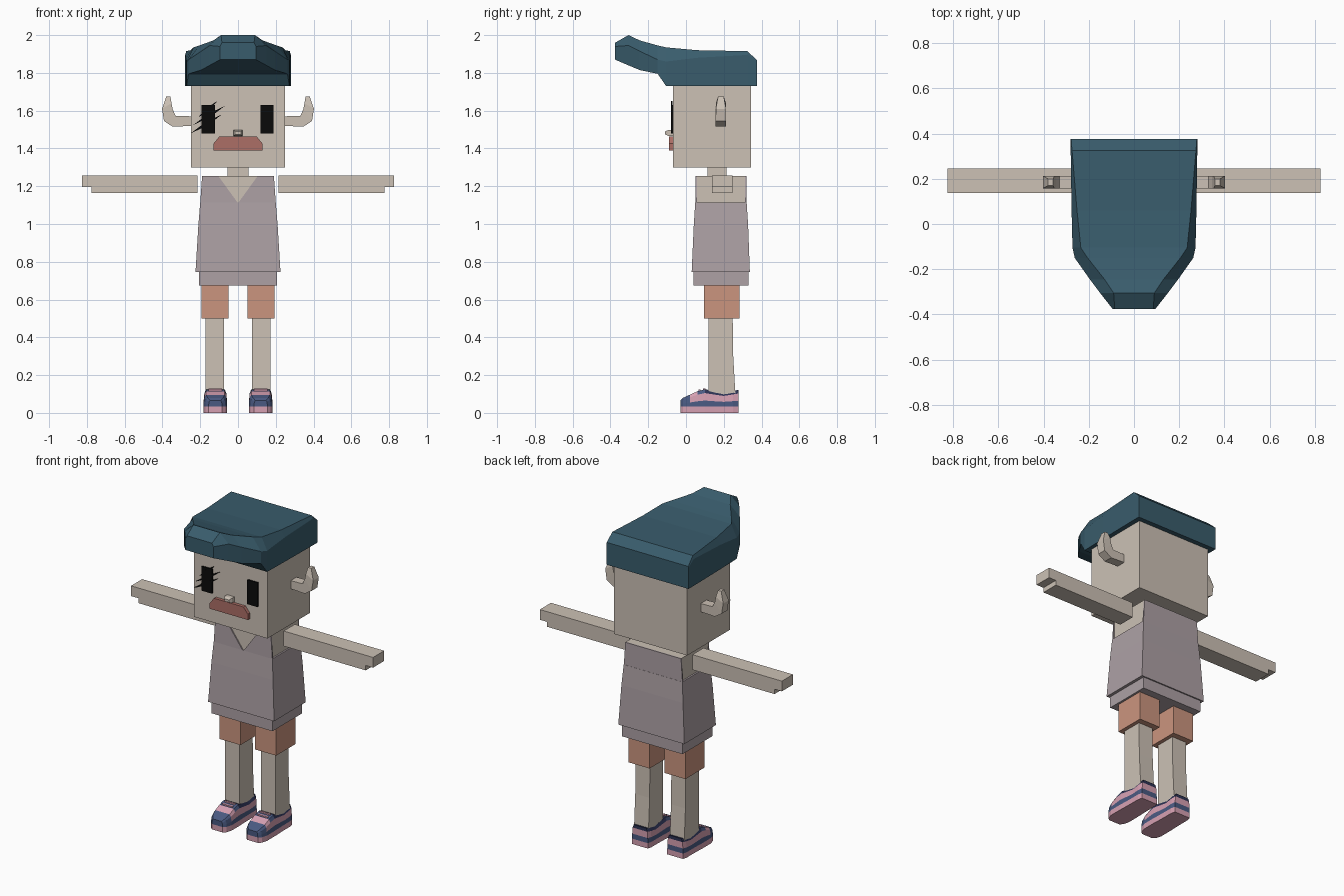
import bpy
import bmesh

cube = bpy.data.objects.get("Cube")
if cube:
    bpy.data.objects.remove(cube, do_unlink=True)


def material(name, rgb):
    lin = [((c / 255 + 0.055) / 1.055) ** 2.4 if c > 10 else c / 255 / 12.92 for c in rgb]
    m = bpy.data.materials.new(name)
    m.use_nodes = True
    m.diffuse_color = (*lin, 1)
    m.node_tree.nodes["Principled BSDF"].inputs["Base Color"].default_value = (*lin, 1)
    return m


skin = material("skin", (204, 193, 181))
teal = material("hair teal", (57, 92, 108))
black = material("black", (10, 10, 10))
red = material("lip red", (172, 110, 102))
mauve = material("shirt mauve", (173, 161, 165))
orange = material("shorts orange", (203, 149, 127))
pink = material("shoe pink", (214, 160, 178))
blue = material("shoe blue", (74, 90, 130))
navy = material("shoe navy", (44, 50, 84))


def loft(name, rings, mats, rule=None):
    """Bridge equal rings of points, closing both ends with strips of quads.
    rule(station, segment) gives the material index."""
    bm = bmesh.new()
    rows = [[bm.verts.new(p) for p in ring] for ring in rings]
    n = len(rows[0])

    def face(verts, station, segment):
        f = bm.faces.new(verts)
        f.material_index = rule(station, segment) if rule else 0

    for i in range(len(rows) - 1):
        a, b = rows[i], rows[i + 1]
        for k in range(n):
            j = (k + 1) % n
            face((a[k], a[j], b[j], b[k]), i, k)
    for station, r in ((0, rows[0]), (len(rows) - 2, rows[-1])):
        for k in range(n // 2 - 1):
            face((r[k], r[k + 1], r[n - 2 - k], r[n - 1 - k]), station, k)
    bmesh.ops.recalc_face_normals(bm, faces=bm.faces)
    mesh = bpy.data.meshes.new(name)
    bm.to_mesh(mesh)
    bm.free()
    for m in mats:
        mesh.materials.append(m)
    obj = bpy.data.objects.new(name, mesh)
    bpy.context.collection.objects.link(obj)
    return obj


def rect(x0, x1, y0, y1, z):
    return [(x0, y0, z), (x1, y0, z), (x1, y1, z), (x0, y1, z)]


def box(name, x, y, z, mat):
    return loft(name, [rect(*x, *y, h) for h in z], [mat])


def plate(name, outline, y0, y1, mat):
    return loft(name, [[(x, y, z) for x, z in outline] for y in (y0, y1)], [mat])


# Head and neck
box("head", (-0.25, 0.25), (-0.07, 0.345), (1.30, 1.80), skin)
box("neck", (-0.055, 0.055), (0.115, 0.215), (1.25, 1.31), skin)

# Hair swept forward: y, top half width, side half width, bottom, shoulder, top
hair = [
    (0.375, 0.278, 0.28, 1.73, 1.86, 1.868),
    (0.325, 0.274, 0.28, 1.73, 1.895, 1.915),
    (0.06, 0.252, 0.276, 1.73, 1.88, 1.92),
    (-0.105, 0.235, 0.272, 1.73, 1.86, 1.935),
    (-0.15, 0.205, 0.262, 1.795, 1.87, 1.945),
    (-0.245, 0.13, 0.195, 1.815, 1.915, 1.972),
    (-0.305, 0.09, 0.15, 1.84, 1.945, 2.0),
    (-0.375, 0.085, 0.095, 1.87, 1.94, 1.96),
]
loft("hair", [[(-s, y, b), (-s, y, h), (-t, y, top), (t, y, top), (s, y, h), (s, y, b)]
              for y, t, s, b, h, top in hair], [teal])

# Face
for side, x in (("left", 0.153), ("right", -0.158)):
    plate(side + "_eye", [(x - 0.035, 1.48), (x + 0.035, 1.48),
                          (x + 0.035, 1.63), (x - 0.035, 1.63)], -0.079, -0.07, black)
slashes = [((-0.21, 1.565), (-0.11, 1.65)), ((-0.235, 1.525), (-0.07, 1.625)),
           ((-0.25, 1.48), (-0.085, 1.58))]
for i, ((xa, za), (xb, zb)) in enumerate(slashes):
    xm, zm = (xa + xb) / 2, (za + zb) / 2
    plate(f"eye_scratch_{i + 1}", [(xa, za), (xm + 0.006, zm - 0.008), (xb, zb),
                                   (xm - 0.006, zm + 0.008)], -0.08, -0.071, black)
loft("nose", [[(-w, y, 1.482 - h), (w, y, 1.482 - h), (w, y, 1.482 + h), (-w, y, 1.482 + h)]
              for y, w, h in ((-0.07, 0.025, 0.015), (-0.095, 0.025, 0.015),
                              (-0.11, 0.015, 0.008))], [skin])
plate("lips", [(-0.13, 1.39), (-0.13, 1.425), (-0.10, 1.462),
               (0.10, 1.462), (0.13, 1.425), (0.13, 1.39)], -0.09, -0.07, red)

# Torso and sleeveless shirt with V neck
box("torso", (-0.19, 0.19), (0.056, 0.312), (0.72, 1.255), skin)
shirt = [(0.745, 0.225, 0.03, 0.338), (0.99, 0.21, 0.041, 0.329), (1.115, 0.2, 0.049, 0.321)]
loft("shirt", [rect(-w, w, a, b, z) for z, w, a, b in shirt], [mauve])
box("shirt_hem", (-0.207, 0.207), (0.04, 0.33), (0.675, 0.75), mauve)
plate("shirt_back", [(-0.2, 1.11), (0.2, 1.11), (0.19, 1.255), (-0.19, 1.255)],
      0.312, 0.32, mauve)

# Shoe stations: y, half width, top
shoe = [(-0.03, 0.036, 0.066), (-0.015, 0.053, 0.08), (0.02, 0.063, 0.096),
        (0.06, 0.063, 0.114), (0.10, 0.063, 0.125), (0.15, 0.061, 0.115),
        (0.20, 0.06, 0.106), (0.25, 0.06, 0.116), (0.277, 0.054, 0.122)]


def shoe_ring(s, y, w, top):
    heights = (0, 0.033, 0.033 + 0.35 * (top - 0.033), 0.033 + 0.78 * (top - 0.033), top)
    half = list(zip((w, w, w * 0.98, w * 0.92, w * 0.78), heights))
    return ([(s * 0.12 - d, y, z) for d, z in half]
            + [(s * 0.12 + d, y, z) for d, z in reversed(half)])


def shoe_colour(station, segment):
    """Pink sole, blue band and toe, pink quarter, navy rim."""
    level = min(segment, 8 - segment)
    if level <= 0:
        return 0
    if level == 1 or station < 2:
        return 1
    if level == 2:
        return 0
    return 2 if station >= 4 else (0 if station == 2 else 1)


for side, s in (("left", 1), ("right", -1)):
    # Shirt front on either side of the neckline
    plate(side + "_shirt_front", [(0, 1.11), (s * 0.2, 1.11), (s * 0.19, 1.255),
                                  (s * 0.105, 1.255)], 0.049, 0.057, mauve)
    # Upturned ear: outer x, z, inner x, z, half depth
    ear = [(0.24, 1.52, 0.24, 1.57, 0.028), (0.345, 1.515, 0.33, 1.572, 0.028),
           (0.392, 1.545, 0.345, 1.605, 0.028), (0.402, 1.61, 0.352, 1.64, 0.027),
           (0.38, 1.675, 0.358, 1.675, 0.015)]
    loft(side + "_ear", [[(s * xo, 0.185 - d, zo), (s * xo, 0.185 + d, zo),
                          (s * xi, 0.185 + d, zi), (s * xi, 0.185 - d, zi)]
                         for xo, zo, xi, zi, d in ear], [skin])
    # Arm with a stepped hand
    arm = [(0.215, 1.165), (0.775, 1.165), (0.775, 1.195), (0.825, 1.195)]
    loft(side + "_arm", [[(s * x, 0.137, z), (s * x, 0.245, z),
                          (s * x, 0.245, 1.258), (s * x, 0.137, 1.258)]
                         for x, z in arm], [skin])
    # Shorts and leg
    box(side + "_shorts", (s * 0.05, s * 0.194), (0.095, 0.283), (0.50, 0.69), orange)
    leg = [(0.51, 0.247), (0.30, 0.25), (0.09, 0.262)]
    loft(side + "_leg", [rect(s * 0.073, s * 0.171, 0.12, back, z) for z, back in leg], [skin])
    # Shoe with laces
    loft(side + "_shoe", [shoe_ring(s, *p) for p in shoe], [pink, blue, navy], shoe_colour)
    for i, (y, z) in enumerate(((0.065, 0.113), (0.09, 0.12))):
        box(f"{side}_lace_{i + 1}", (s * 0.085, s * 0.155), (y, y + 0.012),
            (z, z + 0.01), pink)
